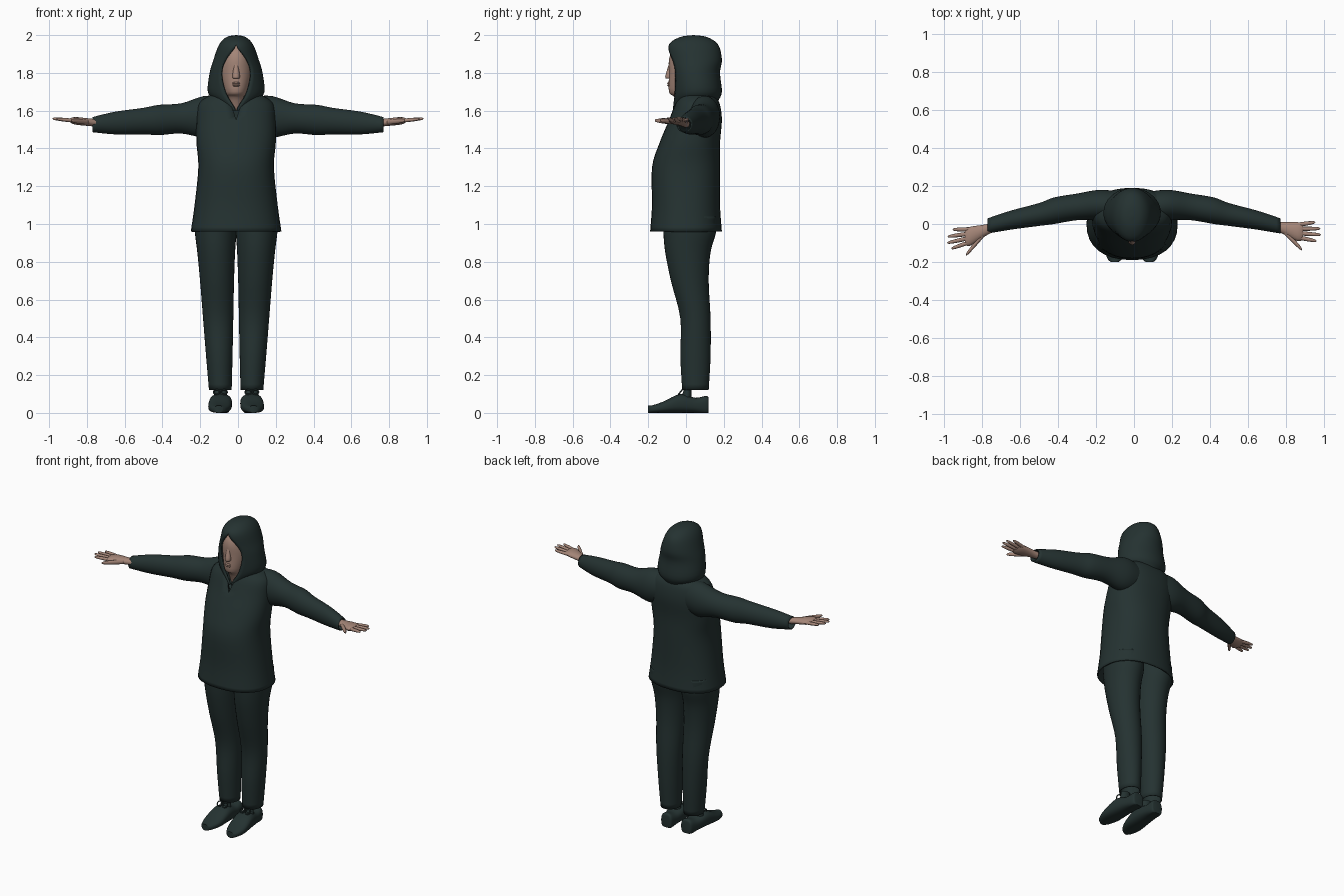
import bpy, bmesh, math
from mathutils import Vector

if "Cube" in bpy.data.objects:
    bpy.data.objects.remove(bpy.data.objects["Cube"])

CENTRE = -.01  # middle of the body


def material(name, colour):
    mat = bpy.data.materials.new(name)
    mat.use_nodes = True
    mat.diffuse_color = (*colour, 1)
    shader = mat.node_tree.nodes["Principled BSDF"]
    shader.inputs["Base Color"].default_value = (*colour, 1)
    shader.inputs["Roughness"].default_value = .9
    return mat


cloth = material("dark_green_cloth", (.018, .032, .031))
skin = material("skin", (.37, .235, .185))


def smooth_rows(rows, steps=4):
    """Pass a smooth curve through the given cross-sections."""
    keys = [Vector((*row, 0)[:5]) for row in rows]
    result = []
    for i in range(len(keys) - 1):
        before, start, end = keys[max(i - 1, 0)], keys[i], keys[i + 1]
        after = keys[min(i + 2, len(keys) - 1)]
        leave, arrive = (end - before) / 2, (after - start) / 2
        for step in range(steps):
            t = step / steps
            ease = t * t * (3 - 2 * t)
            result.append(start * (1 - ease) + end * ease
                          + leave * t * (1 - t) ** 2 - arrive * t * t * (1 - t))
    return result + [keys[-1]]


def on_body(u, v, along):
    return (CENTRE + u, v, along)


def superellipse(value, power):
    return math.copysign(abs(value) ** (2 / power), value)


def loft(name, rows, mat, place=on_body, sides=32, power=2, cap=False, wall=0):
    """Skin cross-sections: (along, depth centre, half width, half depth, front gap angle)."""
    bm = bmesh.new()
    rings = []
    for along, centre, width, depth, gap in smooth_rows(rows):
        gap = max(gap, 0)
        ring = []
        for i in range(sides + 1):
            angle = gap + (2 * math.pi - 2 * gap) * i / sides
            u = width * superellipse(math.sin(angle), power)
            v = centre - depth * superellipse(math.cos(angle), power)
            ring.append(bm.verts.new(place(u, v, along)))
        rings.append(ring)
    for lower, upper in zip(rings, rings[1:]):
        for i in range(sides):
            bm.faces.new((lower[i], lower[i + 1], upper[i + 1], upper[i]))
    bmesh.ops.remove_doubles(bm, verts=bm.verts, dist=.0002)
    if cap:
        bmesh.ops.holes_fill(bm, edges=[e for e in bm.edges if e.is_boundary])
    bmesh.ops.recalc_face_normals(bm, faces=bm.faces)
    mesh = bpy.data.meshes.new(name)
    bm.to_mesh(mesh)
    bm.free()
    mesh.materials.append(mat)
    part = bpy.data.objects.new(name, mesh)
    bpy.context.collection.objects.link(part)
    if wall:
        shell = part.modifiers.new("cloth_thickness", "SOLIDIFY")
        shell.thickness = wall
        shell.offset = -1
    bpy.ops.object.select_all(action="DESELECT")
    part.select_set(True)
    bpy.context.view_layer.objects.active = part
    bpy.ops.object.shade_smooth_by_angle(angle=math.radians(50))


# Tunic, open in a small V at the neck
loft("tunic", [
    (.96, 0, .24, .19),
    (1.1, 0, .22, .18),
    (1.3, 0, .2, .18),
    (1.43, .02, .21, .16),
    (1.55, .05, .21, .14),
    (1.63, .06, .2, .12, .1),
    (1.67, .06, .16, .1, .2),
    (1.7, .05, .09, .08, .4),
], cloth, power=2.3, wall=.008)

# Hood with a face opening that closes above the brow and under the chin
loft("hood", [
    (1.6, .04, .05, .11, .1),
    (1.65, .05, .11, .12, .3),
    (1.7, .06, .15, .13, .4),
    (1.8, .05, .14, .13, .6),
    (1.87, .05, .12, .14, .5),
    (1.95, .04, .09, .13),
    (1.99, .04, .05, .07),
    (2, .04, 0, 0),
], cloth, wall=.01)

# Head, neck and facial features
loft("head", [
    (1.6, .03, .05, .06),
    (1.67, .01, .05, .07),
    (1.7, -.01, .06, .08),
    (1.8, .01, .085, .1),
    (1.87, .01, .08, .1),
    (1.92, .02, .07, .09),
    (1.96, .03, .03, .05),
], skin, cap=True)
loft("nose", [(1.77, -.09, .01, .01), (1.78, -.09, .02, .02), (1.85, -.08, .01, .01)],
     skin, sides=16, cap=True)
for lip, height in (("lower_lip", 1.735), ("upper_lip", 1.745)):
    loft(lip, [(height + offset, -.09, .02 - abs(offset), .01 - abs(offset))
               for offset in (-.006, 0, .006)], skin, sides=16, cap=True)

for side, sign in (("left", 1), ("right", -1)):

    def on_arm(u, v, along):
        # the arm droops slightly towards the wrist
        return (sign * along, v, 1.58 - .07 * along + u)

    def on_hand(u, v, along):
        # the hand rises to the fingertips, and the right one turns forward
        reach = along - .7
        turn = .15 * reach if sign < 0 else 0
        return (sign * along, v - turn, 1.53 + .1 * reach + u)

    def on_leg(u, v, along):
        # the legs spread apart towards the hip
        return (CENTRE + sign * (.08 + .03 * along + u), v, along)

    def on_foot(u, v, along):
        # toes point outwards and the sole is flat on the ground
        return (CENTRE + sign * (.08 - .06 * along + u), along, max(v, 0))

    loft(side + "_sleeve", [
        (.08, .09, .1, .08),
        (.18, .1, .11, .08),
        (.3, .09, .08, .07),
        (.42, .07, .08, .07),
        (.5, .05, .07, .06),
        (.65, .02, .06, .05),
        (.77, -.01, .04, .04),
    ], cloth, on_arm, wall=.006)

    loft(side + "_palm", [
        (.7, 0, .02, .02),
        (.78, -.02, .02, .03),
        (.86, -.04, .02, .05),
        (.89, -.04, .01, .04),
    ], skin, on_hand, sides=16, cap=True)

    def digit(name, root, tip, radius):
        """A tapering finger between two points given as (reach, depth)."""
        root, tip = Vector(root), Vector(tip)
        rows = []
        for f in (0, .5, .9, 1):
            taper = radius * max(math.sqrt(1 - f ** 6), .1)
            rows.append((*root.lerp(tip, f), .9 * taper, taper))
        loft(side + "_" + name, rows, skin, on_hand, sides=12, cap=True)

    # Four fanned fingers, longest in the middle, and the thumb
    for i, name in enumerate(("index_finger", "middle_finger", "ring_finger", "little_finger")):
        digit(name, (.86, -.07 + .022 * i),
              (.985 - .012 * (i - 1.4) ** 2, -.09 + .033 * i), .011)
    digit("thumb", (.79, -.04), (.885, -.135), .015)

    loft(side + "_trouser_leg", [
        (.12, .05, .06, .07),
        (.3, .05, .07, .08),
        (.5, .05, .08, .08),
        (.7, .02, .09, .1),
        (.85, .01, .1, .12),
        (.96, .02, .11, .14),
        (1.04, .02, .11, .14),
    ], cloth, on_leg, wall=.006)

    # Shoe with a tongue and a tied lace
    loft(side + "_shoe", [
        (-.2, .02, .02, .02),
        (-.18, .02, .04, .02),
        (-.12, .03, .06, .03),
        (-.03, .05, .06, .05),
        (.05, .04, .05, .04),
        (.11, .04, .04, .05),
        (.12, .04, .03, .03),
    ], cloth, on_foot, power=2.6, cap=True)
    loft(side + "_shoe_tongue", [(.06, 0, .04, .03), (.13, .01, .03, .02)],
         cloth, on_leg, cap=True)
    for end, shift in (("inner", -.02), ("outer", .02)):
        bpy.ops.mesh.primitive_torus_add(
            major_radius=.016, minor_radius=.004, major_segments=16, minor_segments=6,
            location=on_leg(shift, -.03, .11), rotation=(.9, shift, 0))
        lace = bpy.context.object
        lace.name = side + "_lace_" + end
        lace.data.materials.append(cloth)
        bpy.ops.object.shade_smooth()
